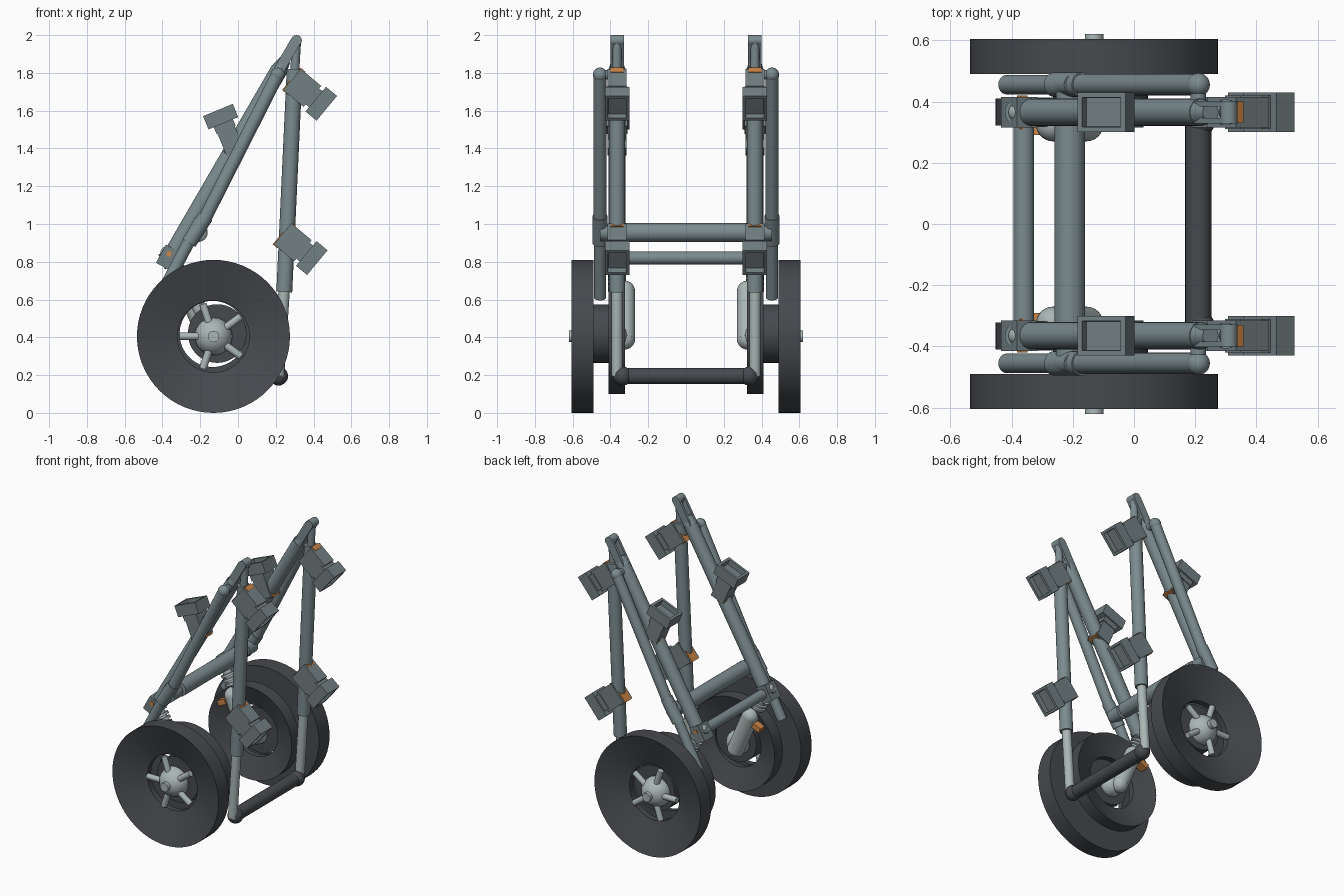
import bpy, bmesh
from math import pi, cos, sin
from mathutils import Vector, Matrix

cube = bpy.data.objects.get("Cube")
if cube:
    bpy.data.objects.remove(cube, do_unlink=True)


def make_material(name, rgb):
    mat = bpy.data.materials.new(name)
    mat.use_nodes = True
    mat.diffuse_color = (*rgb, 1)
    mat.node_tree.nodes["Principled BSDF"].inputs["Base Color"].default_value = (*rgb, 1)
    return mat


GREY = make_material("blue grey metal", (0.20, 0.26, 0.275))
BOX = make_material("box grey", (0.17, 0.215, 0.225))
LIGHT = make_material("light metal", (0.40, 0.47, 0.465))
DARK = make_material("dark rubber", (0.062, 0.067, 0.076))
ORANGE = make_material("orange", (0.60, 0.23, 0.06))


def finish(name, bm, mat, smooth=True):
    bmesh.ops.recalc_face_normals(bm, faces=bm.faces)
    mesh = bpy.data.meshes.new(name)
    bm.to_mesh(mesh)
    bm.free()
    mesh.materials.append(mat)
    obj = bpy.data.objects.new(name, mesh)
    bpy.context.collection.objects.link(obj)
    if smooth:
        bpy.ops.object.select_all(action='DESELECT')
        obj.select_set(True)
        bpy.context.view_layer.objects.active = obj
        bpy.ops.object.shade_smooth_by_angle(angle=pi / 5)
    return obj


def tube(name, a, b, r1, mat, r2=None, sides=24):
    a, b = Vector(a), Vector(b)
    rot = (b - a).to_track_quat('Z', 'Y').to_matrix().to_4x4()
    bm = bmesh.new()
    bmesh.ops.create_cone(bm, cap_ends=True, segments=sides, radius1=r1,
                          radius2=r1 if r2 is None else r2, depth=(b - a).length,
                          matrix=Matrix.Translation((a + b) / 2) @ rot)
    return finish(name, bm, mat)


def ball(name, p, r, mat):
    bm = bmesh.new()
    bmesh.ops.create_uvsphere(bm, u_segments=24, v_segments=14, radius=r,
                              matrix=Matrix.Translation(p))
    return finish(name, bm, mat)


def lathe(name, profile, centre, mat, closed=False):
    # profile holds (radius, y) pairs turned round the y axis
    bm = bmesh.new()
    verts = [bm.verts.new((r, y, 0)) for r, y in profile]
    edges = [bm.edges.new(pair) for pair in zip(verts, verts[1:])]
    if closed:
        edges.append(bm.edges.new((verts[-1], verts[0])))
    bmesh.ops.spin(bm, geom=verts + edges, axis=(0, 1, 0), cent=(0, 0, 0),
                   angle=2 * pi, steps=64)
    bmesh.ops.remove_doubles(bm, verts=bm.verts, dist=0.0005)
    bmesh.ops.translate(bm, verts=bm.verts, vec=centre)
    return finish(name, bm, mat)


def block(name, frame, centre, size, mat, recess=0):
    bm = bmesh.new()
    bmesh.ops.create_cube(bm, size=1)
    bmesh.ops.scale(bm, verts=bm.verts, vec=size)
    if recess:
        # flat rim, then a sunken socket in the outer end
        end = [f for f in bm.faces if f.normal.x > 0.9]
        for thickness in (0.024, 0.002):
            bmesh.ops.inset_region(bm, faces=end, thickness=thickness)
        bmesh.ops.translate(bm, verts=end[0].verts, vec=(-recess, 0, 0))
    bmesh.ops.translate(bm, verts=bm.verts, vec=centre)
    bm.transform(frame)
    return finish(name, bm, mat, smooth=False)


def local_frame(origin, direction):
    d = Vector((direction[0], 0, direction[1])).normalized()
    y = Vector((0, 1, 0))
    rot = Matrix((d, y, d.cross(y))).transposed().to_4x4()
    return Matrix.Translation(origin) @ rot


def clamp_box(label, origin, direction, width):
    # body against the tube, narrow neck, wide socketed end
    f = local_frame(origin, direction)
    block(label + "_body", f, (0.065, 0, 0), (0.14, 0.10, width), BOX)
    block(label + "_neck", f, (0.145, 0, 0), (0.05, 0.11, 0.11), BOX)
    block(label + "_socket", f, (0.196, 0, 0), (0.076, 0.13, 0.17), BOX, recess=0.035)
    # orange core showing at the back and sides of the body
    block(label + "_core", f, (0.007, 0, 0), (0.034, 0.07, width + 0.008), ORANGE)


HUB_X, HUB_Z = -0.13, 0.405

for s, tag in ((-1, "front"), (1, "back")):
    yi, yo = 0.365 * s, 0.455 * s

    # large outer wheel and smaller inner wheel, both dished with open middles
    lathe(tag + "_wheel",
          [(0.405, s * 0.49), (0.405, s * 0.605), (0.19, s * 0.53), (0.19, s * 0.49)],
          (HUB_X, 0, HUB_Z), DARK, closed=True)
    lathe(tag + "_inner_wheel",
          [(0.318, s * 0.41), (0.318, s * 0.322), (0.175, s * 0.375), (0.175, s * 0.41)],
          (HUB_X - 0.004, 0, HUB_Z + 0.013), DARK, closed=True)
    lathe(tag + "_brake_drum",
          [(0, s * 0.39), (0.155, s * 0.39), (0.155, s * 0.50), (0, s * 0.50)],
          (HUB_X + 0.02, 0, HUB_Z + 0.015), DARK)
    for y, r in ((0.50, 0.10), (0.39, 0.08)):
        ball(tag + "_hub", (HUB_X, s * y, HUB_Z), r, LIGHT)
    tube(tag + "_axle", (HUB_X, s * 0.34, HUB_Z), (HUB_X, s * 0.62, HUB_Z), 0.03, LIGHT)
    for k in range(5):
        a = pi + k * 2 * pi / 5
        tube(tag + "_spoke", (HUB_X, s * 0.54, HUB_Z),
             (HUB_X + 0.18 * cos(a), s * 0.54, HUB_Z + 0.18 * sin(a)), 0.02, LIGHT, sides=12)

    # rounded pod beside the hub
    low, high = (-0.155, s * 0.325, 0.39), (-0.265, s * 0.325, 0.645)
    tube(tag + "_pod", low, high, 0.055, LIGHT)
    for p in (low, high):
        ball(tag + "_pod_end", p, 0.055, LIGHT)
    block(tag + "_pod_clip", local_frame((-0.33, s * 0.325, 0.59), (-0.4, 0.9)),
          (0, 0, 0), (0.035, 0.07, 0.06), ORANGE)

    # sprung strut
    top, foot = Vector((-0.38, yi, 0.85)), Vector((HUB_X, yi, HUB_Z))
    at = lambda t: top.lerp(foot, t)
    tube(tag + "_strut", top, foot, 0.03, LIGHT)
    tube(tag + "_strut_cup", at(-0.02), at(0.15), 0.042, GREY, 0.05)
    ball(tag + "_strut_cap", at(0), 0.03, LIGHT)
    for k in range(5):
        t = 0.19 + 0.058 * k
        tube(tag + "_spring_ring", at(t), at(t + 0.032), 0.048, LIGHT)

    # outer diagonal tube
    tube(tag + "_outer_tube_lower", (-0.415, yo, 0.61), (-0.20, yo, 1.02), 0.032, GREY)
    tube(tag + "_outer_sleeve", (-0.26, yo, 0.90), (-0.17, yo, 1.04), 0.04, GREY)
    tube(tag + "_outer_tube", (-0.18, yo, 1.02), (0.21, yo, 1.79), 0.035, GREY)
    ball(tag + "_outer_tube_end", (0.21, yo, 1.79), 0.038, GREY)
    tube(tag + "_outer_pin", (0.21, yo, 1.79), (0.21, yi, 1.79), 0.025, GREY)
    tube(tag + "_outer_lower_pin", (-0.21, yo, 0.955), (-0.21, yi, 0.955), 0.045, GREY)

    # inner diagonal tube and its forked tip
    tube(tag + "_inner_tube", (-0.36, yi, 0.82), (0.22, yi, 1.82), 0.045, GREY)
    tube(tag + "_inner_tube_tip", (0.22, yi, 1.82), (0.25, yi, 1.87), 0.043, GREY, 0.03)
    f = local_frame((0.262, yi, 1.893), (0.5, 0.86))
    for e in (-0.027, 0.027):
        block(tag + "_fork_prong", f, (0, e, 0), (0.18, 0.018, 0.055), GREY)
    tube(tag + "_fork_pin", (0.31, yi - 0.036, 1.972), (0.31, yi + 0.036, 1.972), 0.028, GREY)

    # upright leg
    tube(tag + "_leg", (0.245, yi, 0.64), (0.30, yi, 1.82), 0.042, GREY)
    tube(tag + "_leg_tip", (0.30, yi, 1.80), (0.31, yi, 1.975), 0.024, GREY)
    tube(tag + "_leg_lower", (0.215, yi, 0.195), (0.245, yi, 0.66), 0.03, LIGHT)
    ball(tag + "_leg_foot", (0.215, s * 0.335, 0.195), 0.05, DARK)

    # clamp boxes and lower bracket
    clamp_box(tag + "_top_box", (0.29, yi, 1.762), (0.77, -0.64), 0.145)
    clamp_box(tag + "_middle_box", (0.24, yi, 0.945), (0.77, -0.64), 0.145)
    clamp_box(tag + "_diagonal_box", (-0.017, yi, 1.387), (-0.38, 0.92), 0.10)
    f = local_frame((-0.375, yi, 0.825), (-0.48, -0.88))
    block(tag + "_bracket", f, (0, 0, 0), (0.11, 0.10, 0.075), BOX)
    block(tag + "_bracket_pad", f, (-0.02, 0, 0), (0.025, 0.108, 0.025), ORANGE)

# bars joining the two frames
for name, x, z, r, mat in (("upper_cross_bar", -0.21, 0.955, 0.05, GREY),
                           ("lower_cross_bar", -0.36, 0.82, 0.034, GREY),
                           ("foot_cross_bar", 0.21, 0.195, 0.043, DARK)):
    tube(name, (x, -0.34, z), (x, 0.34, z), r, mat)
